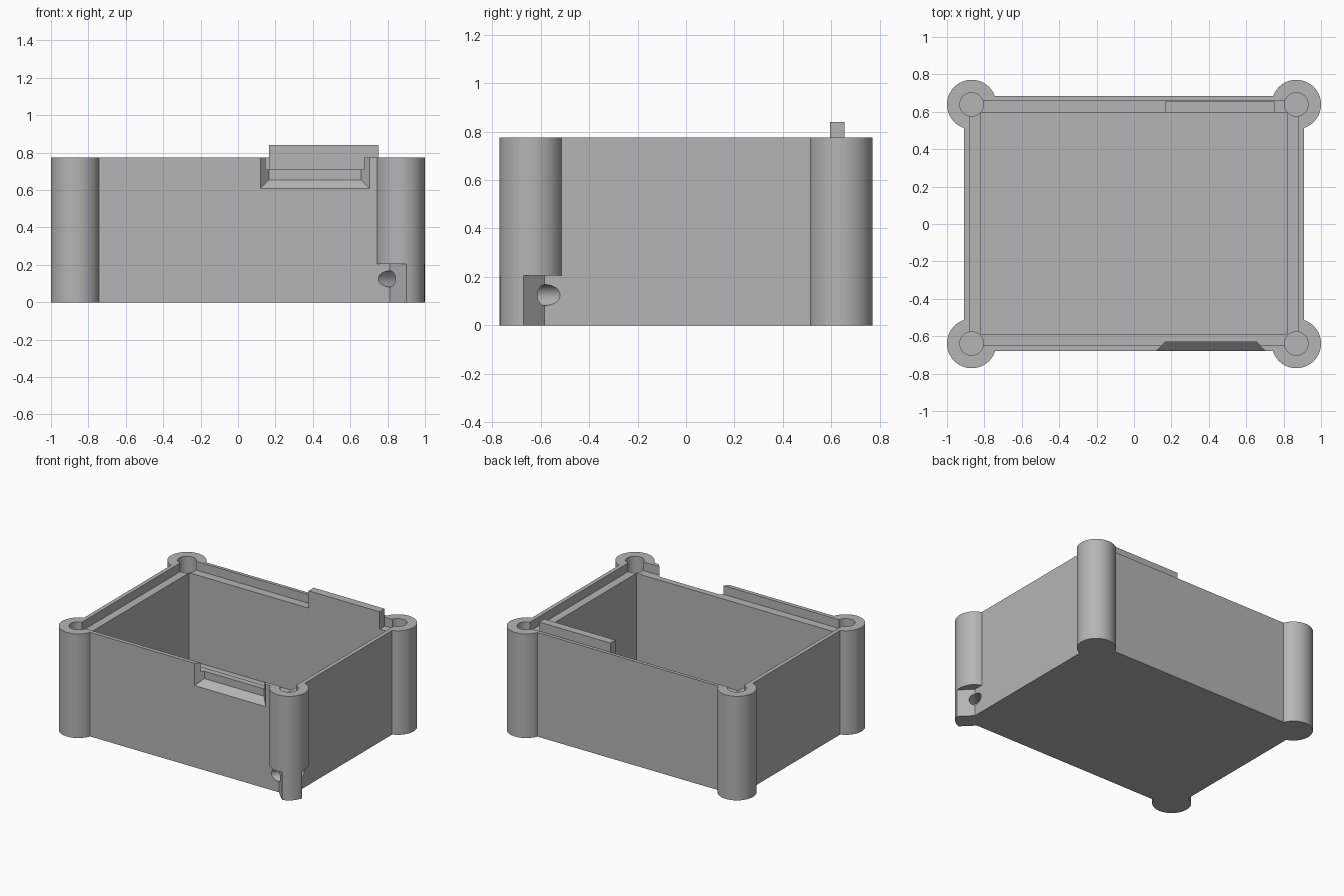
import bpy, bmesh, math
from mathutils import Matrix, Vector

old = bpy.data.objects.get("Cube")
if old:
    bpy.data.objects.remove(old, do_unlink=True)

grey = bpy.data.materials.new("plain grey")
grey.use_nodes = True
grey.diffuse_color = (0.46, 0.46, 0.46, 1)
grey.node_tree.nodes["Principled BSDF"].inputs["Base Color"].default_value = (0.46, 0.46, 0.46, 1)


def make(name, bm):
    bmesh.ops.recalc_face_normals(bm, faces=bm.faces)
    mesh = bpy.data.meshes.new(name)
    bm.to_mesh(mesh)
    bm.free()
    mesh.materials.append(grey)
    ob = bpy.data.objects.new(name, mesh)
    bpy.context.collection.objects.link(ob)
    return ob


def box(name, lo, hi, matrix=Matrix()):
    bm = bmesh.new()
    bmesh.ops.create_cube(bm, size=1)
    lo, hi = Vector(lo), Vector(hi)
    for v in bm.verts:
        v.co = matrix @ ((lo + hi) / 2 + v.co * (hi - lo))
    return make(name, bm)


def cylinder(name, radius, z0, z1, matrix, sides=64):
    bm = bmesh.new()
    place = matrix @ Matrix.Translation((0, 0, (z0 + z1) / 2))
    bmesh.ops.create_cone(bm, cap_ends=True, segments=sides, radius1=radius,
                          radius2=radius, depth=z1 - z0, matrix=place)
    return make(name, bm)


def combine(target, other, operation):
    # apply a boolean and discard the helper
    mod = target.modifiers.new("join", 'BOOLEAN')
    mod.operation, mod.object, mod.solver = operation, other, 'EXACT'
    graph = bpy.context.evaluated_depsgraph_get()
    mesh = bpy.data.meshes.new_from_object(target.evaluated_get(graph))
    target.modifiers.clear()
    target.data = mesh
    bpy.data.objects.remove(other, do_unlink=True)


HEIGHT, LEDGE, FLOOR = 0.775, 0.71, 0.06
PX, PY = 0.868, 0.639
corners = [(sx * PX, sy * PY) for sx in (-1, 1) for sy in (-1, 1)]

# outer walls
case = box("case_body", (-0.91, -0.68, 0), (0.91, 0.685, HEIGHT))

# corner posts; the front left one has a strap pillar at its foot
for x, y in corners:
    at = Matrix.Translation((x, y, 0))
    post = cylinder("corner_post", 0.132, 0, HEIGHT, at)
    if x > 0 and y < 0:
        turn = at @ Matrix.Rotation(math.radians(-45), 4, 'Z')
        for side in (-1, 1):
            a, b = sorted((side * 0.068, side * 0.3))
            cut = box("foot_cutter", (-0.3, a, -0.1), (0.3, b, 0.205), turn)
            combine(post, cut, 'DIFFERENCE')
    combine(case, post, 'UNION')

# cavity and lid recess
combine(case, box("cavity", (-0.82, -0.587, FLOOR), (0.82, 0.597, 1)), 'DIFFERENCE')
combine(case, box("recess", (-0.88, -0.65, LEDGE), (0.88, 0.66, 1)), 'DIFFERENCE')

# screw holes
for x, y in corners:
    hole = cylinder("screw_hole", 0.063, 0.3, 1, Matrix.Translation((x, y, 0)), 48)
    combine(case, hole, 'DIFFERENCE')

# strap tunnel behind the pillar
tunnel = (Matrix.Translation((PX - 0.008, 0.008 - PY, 0.125))
          @ Matrix.Rotation(math.radians(45), 4, 'Z')
          @ Matrix.Rotation(math.radians(90), 4, 'Y'))
combine(case, cylinder("strap_tunnel", 0.043, -0.25, 0.25, tunnel, 32), 'DIFFERENCE')

# flared finger notch in the front wall
bm = bmesh.new()
for y, grow in ((-0.70, 0.065), (-0.632, 0)):
    for x in (0.165 - grow, 0.657 + grow):
        for z in (0.655 - grow, 1):
            bm.verts.new((x, y, z))
bmesh.ops.convex_hull(bm, input=bm.verts)
combine(case, make("notch_cutter", bm), 'DIFFERENCE')

# raised tab on the back ledge
tab = box("back_tab", (0.165, 0.595, LEDGE), (0.75, 0.655, 0.84))

bpy.ops.object.select_all(action='DESELECT')
case.select_set(True)
bpy.context.view_layer.objects.active = case
bpy.ops.object.shade_smooth_by_angle(angle=math.radians(30))
